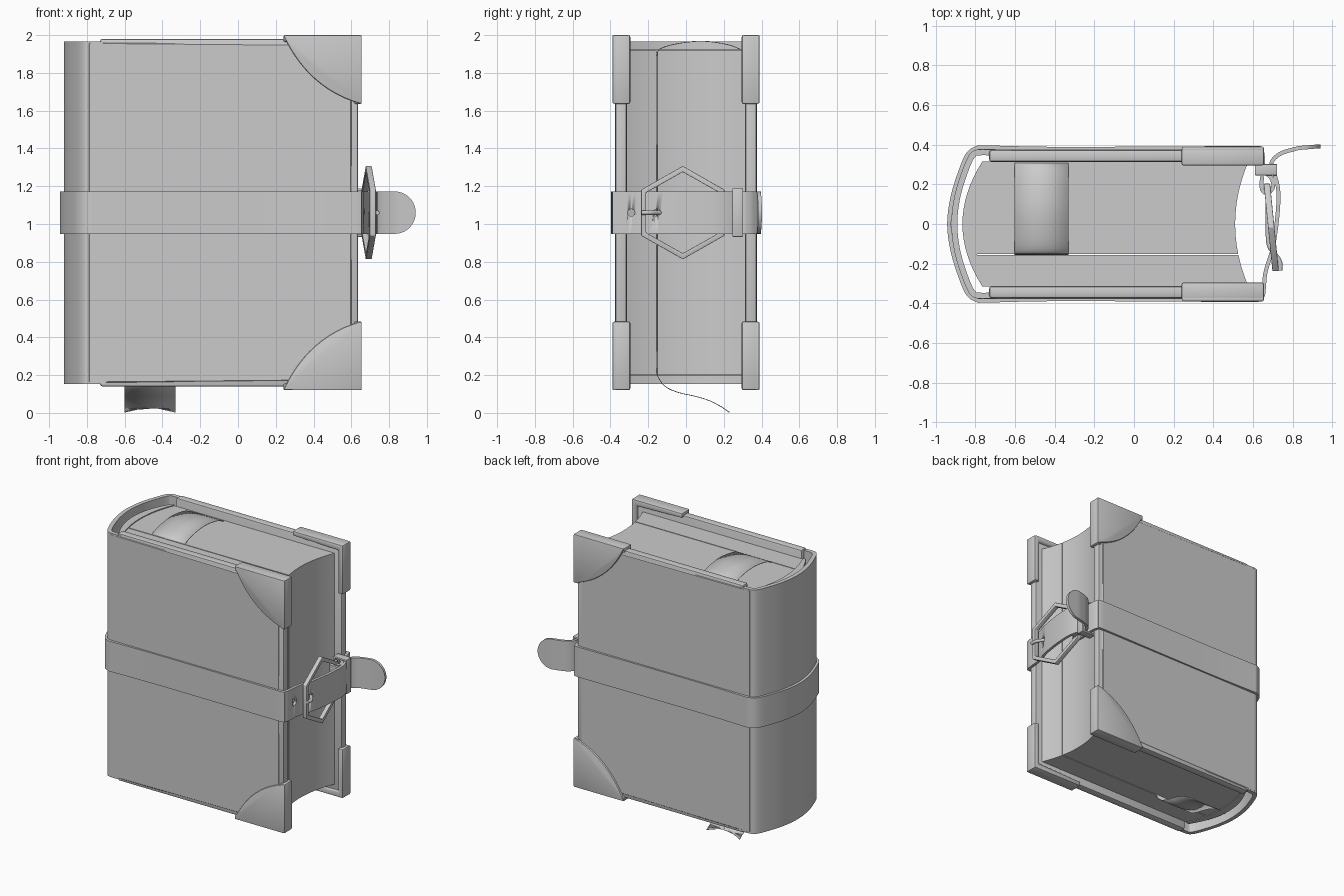
import bpy, bmesh, math
from mathutils import Vector

if "Cube" in bpy.data.objects:
    bpy.data.objects.remove(bpy.data.objects["Cube"])

CZ = 1.06  # mid height of the book


def finish(name, bm, bevel=0.0, segs=2):
    bmesh.ops.recalc_face_normals(bm, faces=bm.faces)
    me = bpy.data.meshes.new(name)
    bm.to_mesh(me)
    bm.free()
    ob = bpy.data.objects.new(name, me)
    bpy.context.collection.objects.link(ob)
    bpy.ops.object.select_all(action='DESELECT')
    ob.select_set(True)
    bpy.context.view_layer.objects.active = ob
    if bevel:
        m = ob.modifiers.new("bevel", 'BEVEL')
        m.width, m.segments, m.limit_method = bevel, segs, 'ANGLE'
        bpy.ops.object.modifier_apply(modifier="bevel")
    bpy.ops.object.shade_smooth_by_angle(angle=math.radians(35))
    return ob


def smooth(pts, n=5):
    """Catmull-Rom curve through the points"""
    P = [Vector(p) for p in pts]
    P = [2 * P[0] - P[1]] + P + [2 * P[-1] - P[-2]]
    out = []
    for a, b, c, d in zip(P, P[1:], P[2:], P[3:]):
        for i in range(n):
            t = i / n
            out.append(0.5 * (2 * b + (c - a) * t + (2 * a - 5 * b + 4 * c - d) * t * t
                              + (3 * b - a - 3 * c + d) * t ** 3))
    return out + [P[-2]]


def prism(name, pts, lo, hi, place, bevel=0.0, segs=2):
    """Extrude a 2D outline; place(u, v, depth) gives the 3D point"""
    bm = bmesh.new()
    A = [bm.verts.new(place(u, v, lo)) for u, v in pts]
    B = [bm.verts.new(place(u, v, hi)) for u, v in pts]
    bm.faces.new(A)
    bm.faces.new(B[::-1])
    for i in range(len(pts)):
        j = (i + 1) % len(pts)
        bm.faces.new((A[i], B[i], B[j], A[j]))
    return finish(name, bm, bevel, segs)


def tube_strip(name, rings, closed, bevel=0.0):
    """Skin four-point cross-sections into a band or a frame"""
    bm = bmesh.new()
    R = [[bm.verts.new(p) for p in r] for r in rings]
    for i in range(len(R) if closed else len(R) - 1):
        a, b = R[i], R[(i + 1) % len(R)]
        for k in range(4):
            bm.faces.new((a[k], a[(k + 1) % 4], b[(k + 1) % 4], b[k]))
    if not closed:
        bm.faces.new(R[0])
        bm.faces.new(R[-1])
    return finish(name, bm, bevel)


def band(name, path, half, thick):
    """Upright band along an xy path; half(p) is the half height"""
    rings = []
    for i, p in enumerate(path):
        t = (path[min(i + 1, len(path) - 1)] - path[max(i - 1, 0)]).normalized()
        n = Vector((-t.y, t.x)) * thick / 2
        a, b, w = p + n, p - n, half(i)
        rings.append([(a.x, a.y, CZ - w), (b.x, b.y, CZ - w), (b.x, b.y, CZ + w), (a.x, a.y, CZ + w)])
    return tube_strip(name, rings, False)


def frame(name, outer, inner, lo, hi, place, bevel):
    return tube_strip(name, [[place(*o, lo), place(*o, hi), place(*i, hi), place(*i, lo)]
                             for o, i in zip(outer, inner)], True, bevel)


XY = lambda u, v, d: (u, v, d)

# Page block in two parts with a slit for the bookmark
def page_part(name, y0, y1):
    ys = [y0 + (y1 - y0) * i / 12 for i in range(13)]
    pts = [(0.51 + 0.065 * (y / 0.31) ** 2, y) for y in ys]
    pts += [(-0.81 + 0.065 * (y / 0.31) ** 2, y) for y in ys[::-1]]
    prism(name, pts, 0.20, 1.918, XY)

page_part("pages_front", -0.315, -0.157)
page_part("pages_back", -0.151, 0.315)

# Lining behind the pages
ys = [-0.315 + 0.63 * i / 16 for i in range(17)]
prism("page_lining", [(-0.865 + 0.10 * (y / 0.315) ** 2, y) for y in ys]
      + [(-0.808 + 0.065 * (y / 0.31) ** 2, y) for y in ys[::-1]], 0.195, 1.925, XY)

# Rounded spine
half_spine = [(-0.70, 0.36), (-0.78, 0.361), (-0.815, 0.345), (-0.85, 0.27), (-0.89, 0.14)]
spine = half_spine + [(-0.906, 0)] + [(x, -y) for x, y in half_spine[::-1]]
band("spine", smooth(spine, 4), lambda i: 0.907, 0.03)

# Cover boards and metal corners
for side, s in (("front", -1), ("back", 1)):
    bm = bmesh.new()
    bmesh.ops.create_cube(bm, size=1)
    for v in bm.verts:
        v.co = (-0.0475 + v.co.x * 1.365, s * (0.343 + v.co.y * 0.06), CZ + v.co.z * 1.84)
    finish(side + "_cover_board", bm, 0.012, 2)
    # thin leather panel on the outside
    prism(side + "_cover_leather", [(-0.79, -0.9), (0.6, -0.888), (0.6, 0.888), (-0.79, 0.9)],
          0.36, 0.377, lambda u, v, d: (u, s * d, CZ + v), 0.004, 1)
    for level, k in (("lower", -1), ("upper", 1)):
        place = lambda u, v, d: (u, s * d, CZ + k * (v - CZ))
        arc = []
        for i in range(13):
            t = i / 12
            arc.append(((1 - t) ** 2 * 0.24 + 2 * t * (1 - t) * 0.3725 + t * t * 0.655,
                        (1 - t) ** 2 * 2.0 + 2 * t * (1 - t) * 1.7125 + t * t * 1.635))
        prism(f"{side}_{level}_corner_plate", arc + [(0.655, 2.0)], 0.365, 0.39, place, 0.008)
        prism(f"{side}_{level}_corner_edge",
              [(0.24, 2.0), (0.24, 1.965), (0.615, 1.955), (0.615, 1.635), (0.655, 1.635), (0.655, 2.0)],
              0.295, 0.384, place, 0.01)

# Strap around the book, looped on the buckle and ending in a free tongue
loop = [(0.645, 0.24), (0.645, 0.175), (0.675, 0.155), (0.702, 0.19), (0.69, 0.235), (0.655, 0.27),
        (0.65, 0.34), (0.638, 0.375), (0.60, 0.383), (0.2, 0.381), (-0.4, 0.379), (-0.74, 0.386)]
round_spine = [(-0.79, 0.384), (-0.835, 0.355), (-0.87, 0.28), (-0.914, 0.14)]
round_spine += [(-0.932, 0)] + [(x, -y) for x, y in round_spine[::-1]]
fore = [(-0.74, -0.386), (-0.4, -0.379), (0.2, -0.381), (0.60, -0.383), (0.645, -0.37), (0.655, -0.32),
        (0.66, -0.26), (0.675, -0.2), (0.70, -0.12), (0.722, 0.03), (0.728, 0.16), (0.712, 0.24),
        (0.692, 0.285), (0.70, 0.322), (0.745, 0.358), (0.83, 0.383)]
path = smooth(loop + round_spine + fore, 4)
start = len(path) - 1
tip = [Vector((0.83 + 0.11 * math.sin(a), 0.383 + 0.009 * math.sin(a)))
       for a in [math.pi / 2 * i / 10 for i in range(1, 11)]]

def strap_half(i):
    if i <= start:
        return 0.112
    return 0.112 * max(math.cos(math.pi / 2 * (i - start) / 10), 0.08)

strap = band("strap", path + tip, strap_half, 0.02)

# Punched strap holes
bm = bmesh.new()
for y in (-0.29, -0.155, -0.03):
    ring = bmesh.ops.create_cone(bm, cap_ends=True, segments=16, radius1=0.019, radius2=0.019, depth=0.2)
    for v in ring["verts"]:
        v.co = (0.74 + v.co.z, y + v.co.x, CZ + v.co.y)
cutter = finish("hole_cutter", bm)
cutter.hide_render = True
mod = strap.modifiers.new("holes", 'BOOLEAN')
mod.object, mod.operation, mod.solver = cutter, 'DIFFERENCE', 'EXACT'
bpy.context.view_layer.objects.active = strap
bpy.ops.object.modifier_apply(modifier="holes")
bpy.data.objects.remove(cutter)

# Six-sided buckle, leaning towards the back cover
hexa = [(-0.22, 0.122), (0, 0.247), (0.22, 0.122), (0.22, -0.122), (0, -0.247), (-0.22, -0.122)]
frame("buckle", hexa, [(u * 0.88, v * 0.87) for u, v in hexa], -0.016, 0.016,
      lambda u, v, d: (0.692 - 0.1 * u + d, u - 0.017, CZ + v), 0.003)

# Buckle prong
cu = bpy.data.curves.new("buckle_prong", 'CURVE')
cu.dimensions, cu.bevel_depth, cu.bevel_resolution, cu.use_fill_caps = '3D', 0.012, 3, True
pts = smooth([(0.675, 0.18), (0.675, 0), (0.68, -0.1), (0.705, -0.145), (0.735, -0.19), (0.737, -0.235)], 4)
sp = cu.splines.new('POLY')
sp.points.add(len(pts) - 1)
for q, p in zip(sp.points, pts):
    q.co = (p.x, p.y, CZ, 1)
bpy.context.collection.objects.link(bpy.data.objects.new("buckle_prong", cu))

# Strap keeper loop
rect = lambda g: [(0.61 + g, -0.128 + g), (0.722 - g, -0.128 + g), (0.722 - g, 0.128 - g), (0.61 + g, 0.128 - g)]
frame("strap_keeper", rect(0), rect(0.014), 0.245, 0.302, lambda u, v, d: (u, d, CZ + v), 0.004)

# Bookmark ribbon: over the pages, down the slit and out below with a notched end
rib = smooth([(0.31, 1.915), (0.22, 1.95), (0.08, 1.968), (-0.06, 1.952), (-0.14, 1.925), (-0.154, 1.89)], 4)
rib += smooth([(-0.154, 0.24), (-0.15, 0.195), (-0.11, 0.14), (-0.04, 0.108), (0.04, 0.09),
               (0.11, 0.07), (0.17, 0.042), (0.23, 0.003)], 4)
bm = bmesh.new()
rows = [[bm.verts.new((x, p.x, p.y)) for x in (-0.602, -0.466, -0.33)] for p in rib]
rows[-1][1].co = (-0.466, 0.185, 0.034)
rows[-2][1].co = (-0.466, 0.18, 0.037)
for a, b in zip(rows, rows[1:]):
    for k in (0, 1):
        bm.faces.new((a[k], a[k + 1], b[k + 1], b[k]))
ribbon = finish("bookmark_ribbon", bm)
sol = ribbon.modifiers.new("thickness", 'SOLIDIFY')
sol.thickness, sol.offset = 0.004, 0
